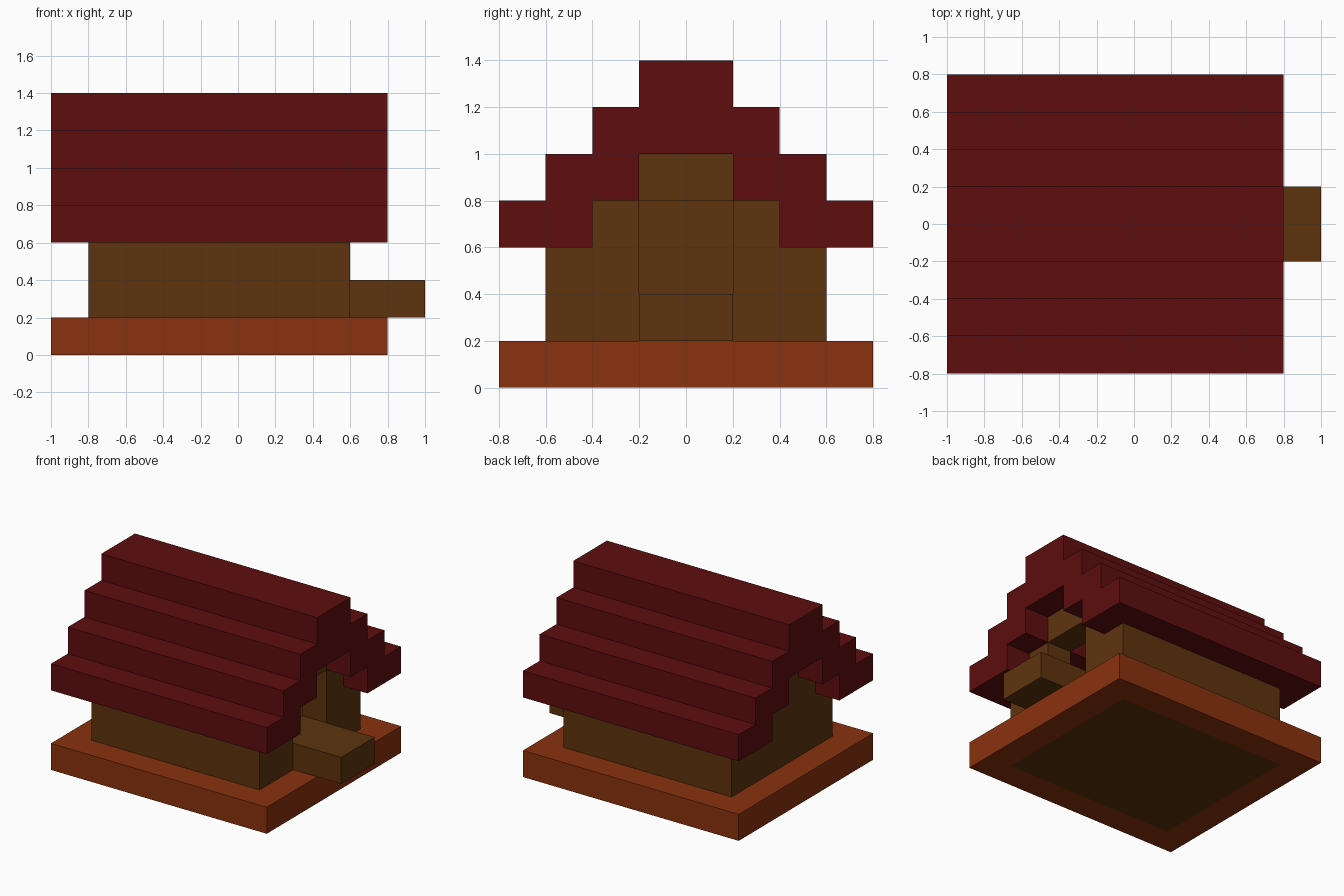
import bpy
import bmesh

if "Cube" in bpy.data.objects:
    bpy.data.objects.remove(bpy.data.objects["Cube"])


def material(name, rgb):
    m = bpy.data.materials.new(name)
    m.diffuse_color = (*rgb, 1)
    m.use_nodes = True
    m.node_tree.nodes["Principled BSDF"].inputs["Base Color"].default_value = (*rgb, 1)
    return m


RED = material("dark red", (0.112, 0.004, 0.0044))
BROWN = material("brown wood", (0.112, 0.034, 0.004))
ORANGE = material("rust orange", (0.254, 0.032, 0.0044))


def finish(name, bm, *mats):
    bmesh.ops.recalc_face_normals(bm, faces=bm.faces)
    mesh = bpy.data.meshes.new(name)
    bm.to_mesh(mesh)
    bm.free()
    for m in mats:
        mesh.materials.append(m)
    ob = bpy.data.objects.new(name, mesh)
    bpy.context.collection.objects.link(ob)
    return ob


def extrude_x(name, half, x0, x1, mat):
    """Extrude a (y, z) outline, given for its +y half and mirrored, along x."""
    outline = half + [(-y, z) for y, z in reversed(half) if y > 0]
    bm = bmesh.new()
    face = bm.faces.new([bm.verts.new((x0, y, z)) for y, z in outline])
    new = bmesh.ops.extrude_face_region(bm, geom=[face])["geom"]
    verts = [v for v in new if isinstance(v, bmesh.types.BMVert)]
    bmesh.ops.translate(bm, verts=verts, vec=(x1 - x0, 0, 0))
    return finish(name, bm, mat)


def box(name, lo, hi, *mats):
    bm = bmesh.new()
    bmesh.ops.create_cube(bm, size=1)
    for v in bm.verts:
        v.co = [(a + b) / 2 + c * (b - a) for a, b, c in zip(lo, hi, v.co)]
    return bm if not mats else finish(name, bm, *mats)


# Plinth with the house floor inset into its top and underside
bm = box("plinth", (-1, -0.8, 0), (0.8, 0.8, 0.2))
for f in [f for f in bm.faces if abs(f.normal.z) > 0.5]:
    bmesh.ops.inset_region(bm, faces=[f], thickness=0.2, use_even_offset=True)
    f.material_index = 1
finish("plinth", bm, ORANGE, BROWN)

# Stepped gable outline; the doorway version is notched from below
gable = [(0.6, 0.2), (0.6, 0.6), (0.4, 0.6), (0.4, 0.8), (0.2, 0.8), (0.2, 1.0)]
extrude_x("closed_gable_wall", gable, -0.8, -0.6, BROWN)

# Door gable: two jambs plus the lintel above the opening
for side, s in (("left", 1), ("right", -1)):
    bm = bmesh.new()
    jamb = [(0.2, 0.2), (0.6, 0.2), (0.6, 0.6), (0.4, 0.6), (0.4, 0.8), (0.2, 0.8)]
    face = bm.faces.new([bm.verts.new((0.4, s * y, z)) for y, z in jamb])
    new = bmesh.ops.extrude_face_region(bm, geom=[face])["geom"]
    bmesh.ops.translate(bm, vec=(0.2, 0, 0),
                        verts=[v for v in new if isinstance(v, bmesh.types.BMVert)])
    finish("door_jamb_" + side, bm, BROWN)
box("door_lintel", (0.4, -0.2, 0.8), (0.6, 0.2, 1.0), BROWN)

# Long side walls
for name, y in (("front_side_wall", -0.6), ("back_side_wall", 0.4)):
    box(name, (-0.6, y, 0.2), (0.4, y + 0.2, 0.6), BROWN)

# Doorstep running through the doorway
box("doorstep", (0.4, -0.2, 0.2), (1.0, 0.2, 0.4), BROWN)

# Stepped roof shell, hollow underneath
roof = [(0.2, 1.0), (0.2, 0.8), (0.4, 0.8), (0.4, 0.6), (0.8, 0.6), (0.8, 0.8),
        (0.6, 0.8), (0.6, 1.0), (0.4, 1.0), (0.4, 1.2), (0.2, 1.2), (0.2, 1.4)]
extrude_x("stepped_roof", roof, -1, 0.8, RED)
